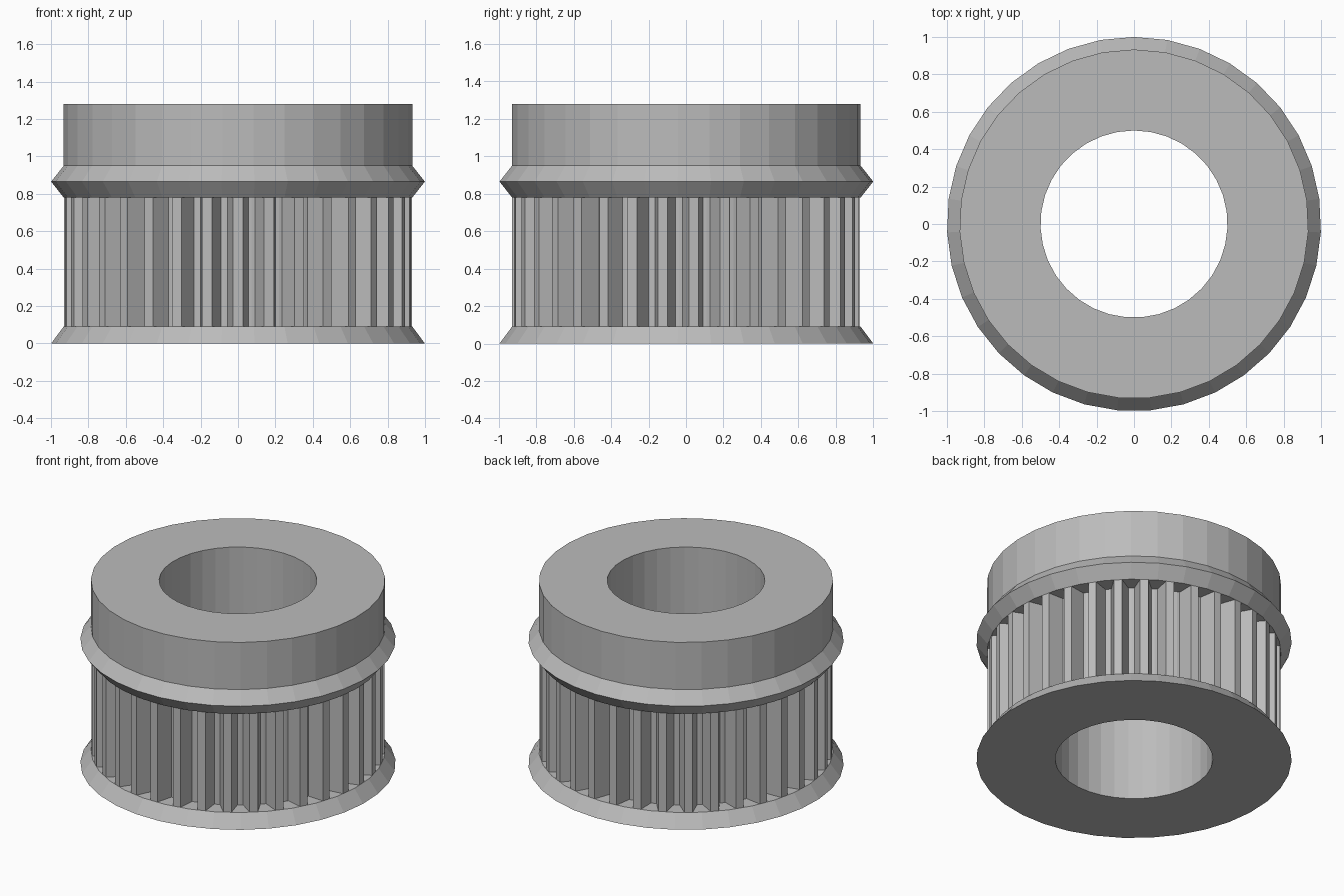
import bpy
import bmesh
from math import pi, sin, cos
from mathutils import Matrix

cube = bpy.data.objects.get("Cube")
if cube:
    bpy.data.objects.remove(cube, do_unlink=True)

TEETH = 35
PITCH = 2 * pi / TEETH
BORE, RIM, FLANGE, ROOT = 0.5, 0.933, 1.0, 0.82
BELT_LOW, BELT_HIGH = 0.09, 0.78

metal = bpy.data.materials.new("plain grey")
grey = (0.5, 0.5, 0.5, 1)
metal.diffuse_color = grey
metal.use_nodes = True
metal.node_tree.nodes["Principled BSDF"].inputs["Base Color"].default_value = grey


def finish(bm, name):
    bmesh.ops.recalc_face_normals(bm, faces=bm.faces)
    mesh = bpy.data.meshes.new(name)
    bm.to_mesh(mesh)
    bm.free()
    mesh.materials.append(metal)
    obj = bpy.data.objects.new(name, mesh)
    bpy.context.collection.objects.link(obj)
    return obj


def revolve(name, profile):
    """Turn a closed (radius, height) loop into a faceted ring."""
    bm = bmesh.new()
    rings = []
    for k in range(TEETH):
        a = pi / 2 + k * PITCH
        rings.append([bm.verts.new((r * cos(a), r * sin(a), z)) for r, z in profile])
    n = len(profile)
    for k in range(TEETH):
        here, after = rings[k], rings[(k + 1) % TEETH]
        for i in range(n):
            j = (i + 1) % n
            bm.faces.new((here[i], after[i], after[j], here[j]))
    return finish(bm, name)


# Body: lower flange, groove floor, upper flange, hub and bore
revolve("pulley_body", [
    (BORE, 0), (FLANGE, 0), (RIM, BELT_LOW), (ROOT, BELT_LOW),
    (ROOT, BELT_HIGH), (RIM, BELT_HIGH), (FLANGE, 0.865),
    (RIM, 0.95), (RIM, 1.28), (BORE, 1.28),
])

# Belt teeth: tapered bars standing on the groove floor
tip = RIM * cos(PITCH / 2)
section = [(ROOT - 0.01, -0.057), (tip, -0.026), (tip, 0.026), (ROOT - 0.01, 0.057)]
bm = bmesh.new()
for k in range(TEETH):
    turn = Matrix.Rotation(pi / 2 + (k + 0.5) * PITCH, 3, "Z")
    low, high = [
        [bm.verts.new(turn @ Matrix.Translation((r, t, z)).translation) for r, t in section]
        for z in (BELT_LOW, BELT_HIGH)
    ]
    for i in range(3):
        bm.faces.new((low[i], low[i + 1], high[i + 1], high[i]))
finish(bm, "belt_teeth")
